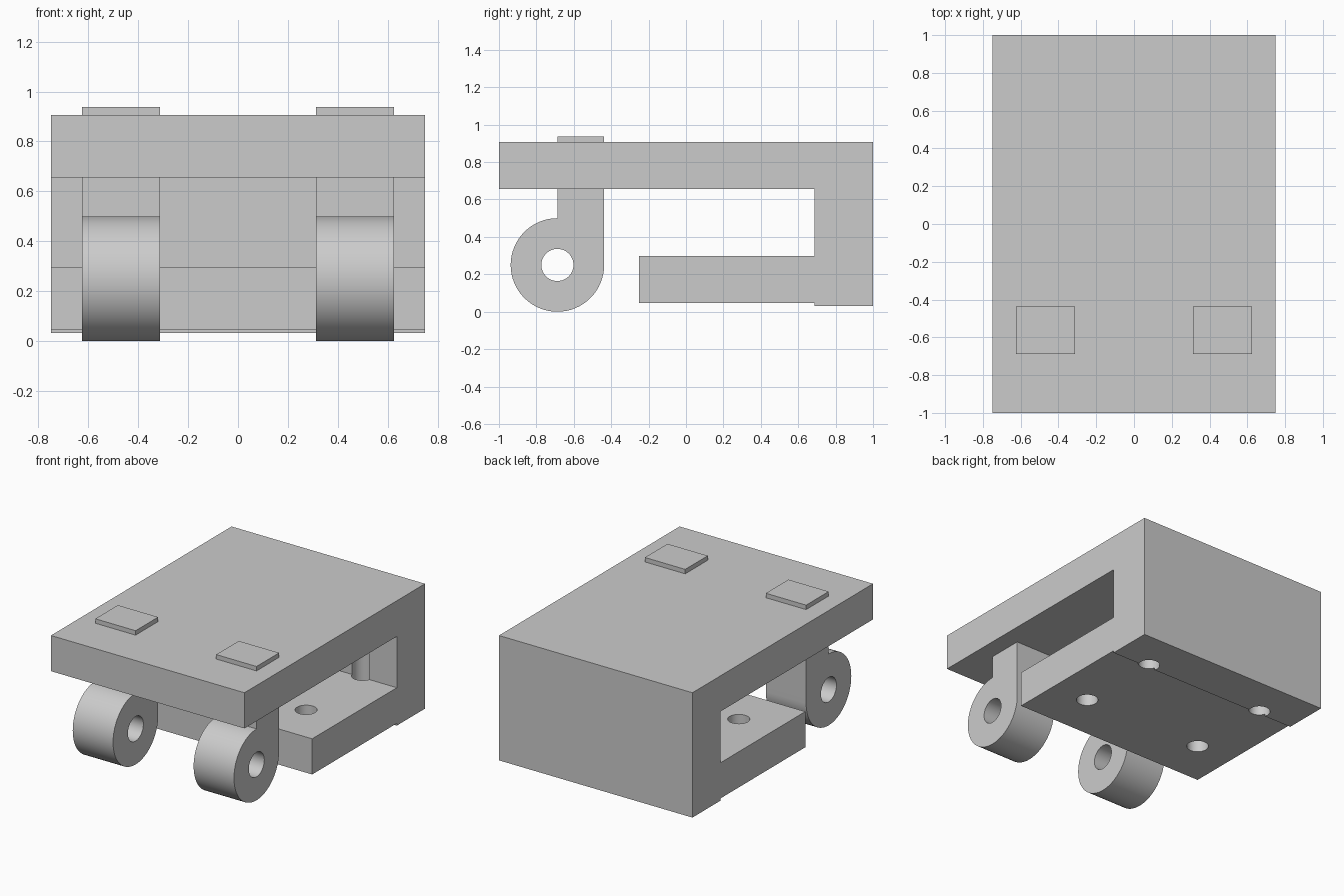
import bpy, math
from mathutils import Matrix

default_cube = bpy.data.objects.get("Cube")
if default_cube:
    bpy.data.objects.remove(default_cube)

U = 1 / 32                      # design grid unit

grey = bpy.data.materials.new("plain grey")
grey.use_nodes = True
COLOUR = (0.6, 0.6, 0.6, 1)
grey.diffuse_color = COLOUR
grey.node_tree.nodes["Principled BSDF"].inputs["Base Color"].default_value = COLOUR


def extrude_profile(name, profile, x0, x1):
    """Solid made from a (y, z) profile stretched from x0 to x1."""
    n = len(profile)
    verts = [(x, y, z) for x in (x0, x1) for y, z in profile]
    faces = [tuple(reversed(range(n))), tuple(range(n, 2 * n))]
    faces += [(i, (i + 1) % n, n + (i + 1) % n, n + i) for i in range(n)]
    mesh = bpy.data.meshes.new(name)
    mesh.from_pydata(verts, [], faces)
    mesh.materials.append(grey)
    obj = bpy.data.objects.new(name, mesh)
    bpy.context.collection.objects.link(obj)
    return obj


def drill(target, name, radius, depth, location, along_x=False):
    """Cut a round hole with a hidden cylinder."""
    rotation = (0, math.pi / 2, 0) if along_x else (0, 0, 0)
    bpy.ops.mesh.primitive_cylinder_add(vertices=48, radius=radius, depth=depth,
                                        location=location, rotation=rotation)
    cutter = bpy.context.object
    cutter.name = name
    cutter.data.materials.append(grey)
    cutter.hide_render = True
    cutter.hide_set(True)
    cutter.display_type = 'WIRE'
    cut = target.modifiers.new(name, 'BOOLEAN')
    cut.operation, cut.solver, cut.object = 'DIFFERENCE', 'EXACT', cutter


def finish(obj):
    """Apply the cuts and smooth only the round surfaces."""
    bpy.ops.object.select_all(action='DESELECT')
    obj.select_set(True)
    bpy.context.view_layer.objects.active = obj
    for m in list(obj.modifiers):
        bpy.ops.object.modifier_apply(modifier=m.name)
    bpy.ops.object.shade_smooth_by_angle(angle=math.radians(30))


# Folded bracket: long top plate, back wall and short lower plate in one profile
front, back, wall, lip = -32 * U, 32 * U, 22 * U, -8 * U
top, under = 29 * U, 21 * U
shelf_top, shelf_bottom, foot = 9.5 * U, 1.5 * U, U
bracket = extrude_profile("bracket_body", [
    (front, under), (wall, under), (wall, shelf_top), (lip, shelf_top),
    (lip, shelf_bottom), (wall, shelf_bottom), (wall, foot), (back, foot),
    (back, top), (front, top)], -24 * U, 24 * U)

# Screw holes: the rear pair also grooves the inside of the back wall
for side, x in (("left", 15 * U), ("right", -15 * U)):
    for place, y in (("front", 0.085), ("rear", 0.71)):
        hole_top = under - 0.001
        drill(bracket, f"{side}_{place}_screw_cutter", 2.25 * U,
              hole_top + 0.1, (x, y, (hole_top - 0.1) / 2))
finish(bracket)

# Hinge knuckles: round eye with a straight shank up to a tab above the plate
cy, cz, radius = -22 * U, 8 * U, 8 * U
tab_top = 30 * U
steps = 48
eye = [(cy + radius * math.cos(a), cz + radius * math.sin(a))
       for a in (math.pi / 2 + 1.5 * math.pi * i / steps for i in range(steps + 1))]
knuckle_profile = eye + [(cy + radius, tab_top), (cy, tab_top)]
for side, x0 in (("left", 10 * U), ("right", -20 * U)):
    knuckle = extrude_profile(f"{side}_hinge_knuckle", knuckle_profile, x0, x0 + 10 * U)
    drill(knuckle, f"{side}_pin_cutter", 2.75 * U, 1, (x0 + 5 * U, cy, cz), True)
    finish(knuckle)
